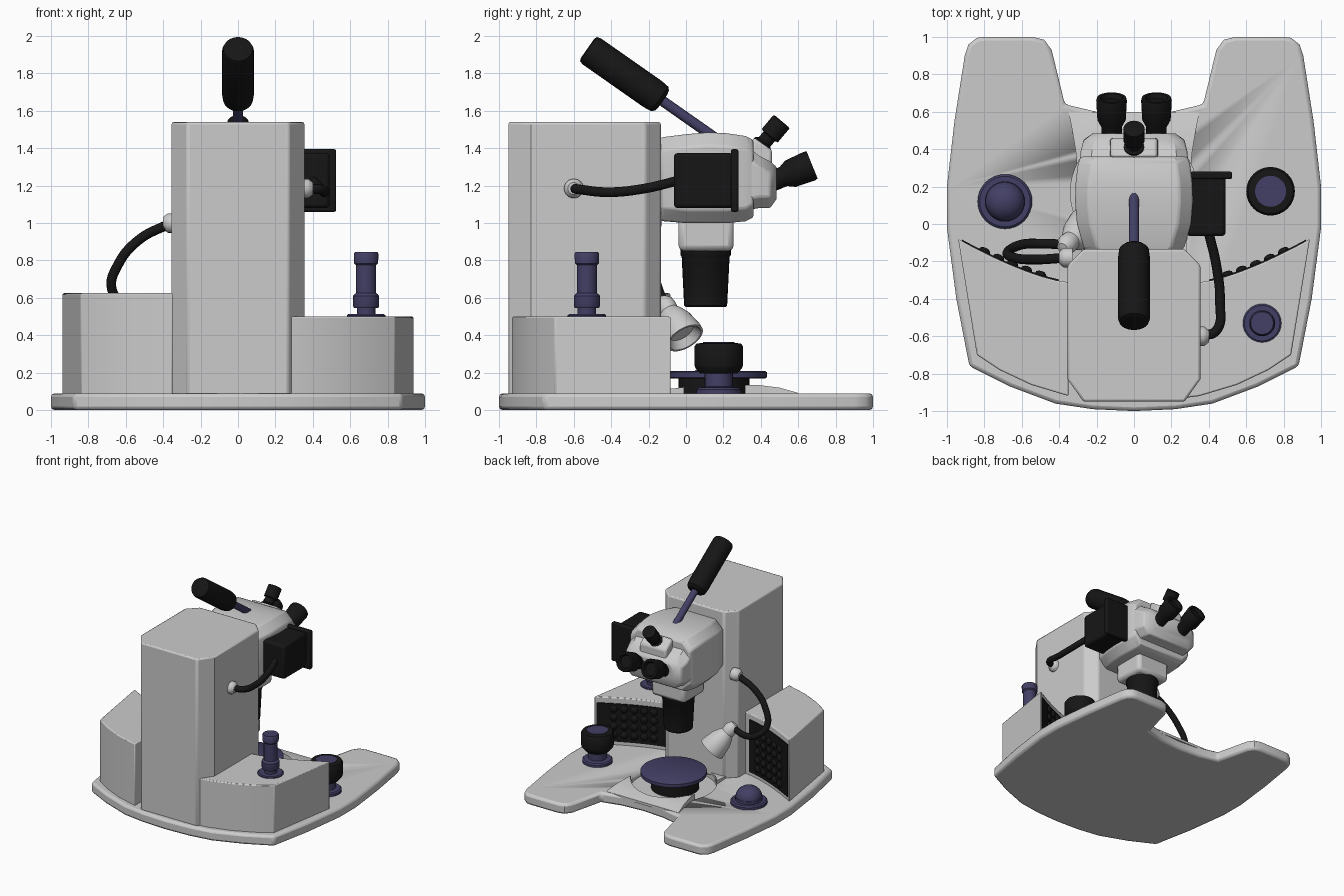
import bpy, bmesh, math
from mathutils import Vector

if "Cube" in bpy.data.objects:
    bpy.data.objects.remove(bpy.data.objects["Cube"])


def material(name, rgb):
    m = bpy.data.materials.new(name)
    m.diffuse_color = (*rgb, 1)
    m.use_nodes = True
    m.node_tree.nodes["Principled BSDF"].inputs["Base Color"].default_value = m.diffuse_color
    return m


BLACK = material("black_plastic", (0.008, 0.008, 0.008))
BLUE = material("dark_blue", (0.055, 0.05, 0.13))


def finish(name, bm, mat=None, bevel=0, segs=2, angle=35):
    bmesh.ops.recalc_face_normals(bm, faces=bm.faces)
    me = bpy.data.meshes.new(name)
    bm.to_mesh(me)
    bm.free()
    ob = bpy.data.objects.new(name, me)
    bpy.context.collection.objects.link(ob)
    if mat:
        me.materials.append(mat)
    bpy.ops.object.select_all(action='DESELECT')
    ob.select_set(True)
    bpy.context.view_layer.objects.active = ob
    bpy.ops.object.shade_smooth_by_angle(angle=math.radians(angle))
    if bevel:
        b = ob.modifiers.new("bevel", 'BEVEL')
        b.width, b.segments, b.limit_method = bevel, segs, 'ANGLE'
        b.angle_limit = math.radians(40)
    return ob


def skin(bm, rings):
    rows = [[bm.verts.new(p) for p in r] for r in rings]
    n = len(rows[0])
    for a, b in zip(rows, rows[1:]):
        for i in range(n):
            bm.faces.new((a[i], a[(i + 1) % n], b[(i + 1) % n], b[i]))
    bm.faces.new(rows[0][::-1])
    bm.faces.new(rows[-1])


def loft(name, rings, mat=None, bevel=0, segs=2):
    bm = bmesh.new()
    skin(bm, rings)
    return finish(name, bm, mat, bevel, segs)


def prism(name, pts, z0, z1, mat=None, bevel=0, segs=2):
    return loft(name, [[(x, y, z) for x, y in pts] for z in (z0, z1)], mat, bevel, segs)


def box(name, x0, x1, y0, y1, z0, z1, mat=None, bevel=0.01):
    return prism(name, [(x0, y0), (x1, y0), (x1, y1), (x0, y1)], z0, z1, mat, bevel)


def lathe(name, profile, places, mat=None, n=32):
    """Turn (radius, distance) points about each (origin, direction) axis."""
    bm = bmesh.new()
    for origin, axis in places:
        q = Vector(axis).to_track_quat('Z', 'Y')
        skin(bm, [[Vector(origin) + q @ Vector((max(r, 0.001) * math.cos(k * math.tau / n),
                                                max(r, 0.001) * math.sin(k * math.tau / n), t))
                   for k in range(n)] for r, t in profile])
    return finish(name, bm, mat)


def tube(name, pts, r, mat):
    cu = bpy.data.curves.new(name, 'CURVE')
    cu.dimensions, cu.bevel_depth, cu.bevel_resolution, cu.use_fill_caps = '3D', r, 4, True
    s = cu.splines.new('BEZIER')
    s.bezier_points.add(len(pts) - 1)
    for bp, p in zip(s.bezier_points, pts):
        bp.co = p
        bp.handle_left_type = bp.handle_right_type = 'AUTO'
    cu.materials.append(mat)
    ob = bpy.data.objects.new(name, cu)
    bpy.context.collection.objects.link(ob)
    bpy.ops.object.select_all(action='DESELECT')
    ob.select_set(True)
    bpy.context.view_layer.objects.active = ob
    bpy.ops.object.convert(target='MESH')


def mirrored(half):
    return half + [(-x, y) for x, y in reversed(half) if x > 0.001]


UP = (0, 0, 1)

# Base plate with two arms
base = prism("base_plate", mirrored([
    (0, -1), (0.22, -0.99), (0.42, -0.96), (0.66, -0.87), (0.88, -0.76), (0.95, -0.4), (1, -0.02),
    (1, 0.2), (0.96, 0.55), (0.905, 0.9), (0.885, 0.96), (0.84, 0.995), (0.8, 1), (0.54, 1),
    (0.48, 0.985), (0.44, 0.93), (0.37, 0.64), (0.2, 0.6), (0.001, 0.585)]), 0, 0.09, bevel=0.02)

# Raised stage ramp, with a round well cut through to the base
ramp = loft("stage_ramp", [[(-w, y, 0.07), (w, y, 0.07), (w, y, z), (-w, y, z)] for y, w, z in
            ((-0.2, 0.28, 0.1), (0.05, 0.29, 0.13), (0.38, 0.31, 0.135), (0.5, 0.33, 0.12), (0.6, 0.35, 0.092))])
well = lathe("stage_well_cutter", [(0.34, 0.05), (0.34, 0.3)], [((0, 0.17, 0), UP)], n=48)
well.hide_render = True
well.hide_viewport = True
for ob in (base, ramp):
    m = ob.modifiers.new("well", 'BOOLEAN')
    m.operation, m.object, m.solver = 'DIFFERENCE', well, 'EXACT'
lathe("stage_pedestal", [(0.19, 0.04), (0.19, 0.175)], [((0, 0.15, 0), UP)], BLACK)
lathe("stage_disc", [(0.25, 0.168), (0.262, 0.175), (0.262, 0.203), (0.25, 0.21)],
      [((0, 0.17, 0), UP)], BLUE, 64)


# Rear housings, with curved inner faces
def inner(x):
    return -0.31 + 0.23 * ((x - 0.36) / 0.58) ** 1.4


OUTER = [(0.94, -0.08), (0.84, -0.7), (0.72, -0.78), (0.55, -0.86), (0.35, -0.92), (0.15, -0.945), (0, -0.95)]
for s, side, top in ((1, "right", 0.5), (-1, "left", 0.625)):
    arc = [0.36 + 0.058 * i for i in range(10)]
    tail = OUTER if s > 0 else OUTER[:5]
    pts = [(s * x, y) for x, y in [(tail[-1][0], -0.31)] + [(x, inner(x)) for x in arc] + tail]
    prism(side + "_housing", pts, 0.08, top, bevel=0.008)
    # Black panel and its rounded studs
    xs = [0.4 + 0.052 * i for i in range(11)]
    prism(side + "_panel", [(s * x, inner(x) + 0.008) for x in xs] +
          [(s * x, inner(x) - 0.02) for x in reversed(xs)], 0.12, top - 0.05, BLACK)
    studs = []
    for i in range(5):
        x = 0.5 + 0.075 * i
        slope = (inner(x + 0.01) - inner(x - 0.01)) / 0.02
        studs += [((s * x, inner(x) + 0.006, 0.18 + j * 0.075), (-s * slope, 1, 0))
                  for j in range(4 if s > 0 else 5)]
    lathe(side + "_panel_studs", [(0.033, 0), (0.028, 0.012), (0.016, 0.02), (0, 0.022)], studs, BLACK, 12)

# Column
prism("column", mirrored([(0.27, -0.95), (0.355, -0.83), (0.355, -0.22), (0.27, -0.135)]), 0.08, 1.54, bevel=0.012)


# Microscope head, lofted from chamfered sections along y
def section(y, w, z0, z1, c):
    return [(-w + c, y, z0), (w - c, y, z0), (w, y, z0 + c), (w, y, z1 - c),
            (w - c, y, z1), (-w + c, y, z1), (-w, y, z1 - c), (-w, y, z0 + c)]


loft("head_body", [section(*a) for a in (
    (-0.15, 0.25, 1.02, 1.45, 0.07), (-0.12, 0.27, 1.01, 1.46, 0.07), (0, 0.305, 1.0, 1.475, 0.07),
    (0.12, 0.315, 1.0, 1.485, 0.07), (0.22, 0.312, 1.0, 1.48, 0.07), (0.32, 0.3, 1.01, 1.465, 0.07),
    (0.36, 0.285, 1.03, 1.445, 0.07))], bevel=0.01)
loft("head_face", [section(*a) for a in (
    (0.33, 0.29, 1.07, 1.41, 0.06), (0.39, 0.285, 1.08, 1.36, 0.06), (0.45, 0.27, 1.08, 1.33, 0.06),
    (0.485, 0.22, 1.13, 1.3, 0.05))], bevel=0.01)
loft("finder_mount", [[(-w, y, z), (w, y, z), (w, y + d, z + e), (-w, y + d, z + e)] for w, y, z, d, e in
     ((0.13, 0.34, 1.32, 0.12, -0.02), (0.125, 0.36, 1.46, 0.1, -0.07))], bevel=0.015)

# Objective neck and lens barrel
box("objective_neck", -0.16, 0.16, -0.04, 0.255, 0.85, 1.03, bevel=0.03)
lathe("objective_barrel", [(0.105, 0.55), (0.115, 0.56), (0.128, 0.82), (0.135, 0.83), (0.135, 0.87)],
      [((0, 0.105, 0), UP)], BLACK)

# Eyepieces and finder
tilt = math.radians(22)
lathe("eyepieces", [(0.055, -0.05), (0.055, 0.05), (0.076, 0.09), (0.082, 0.2), (0.078, 0.215), (0.06, 0.215), (0.05, 0.19)],
      [((x, 0.475, 1.23), (0, math.cos(tilt), math.sin(tilt))) for x in (-0.12, 0.12)], BLACK)
tilt = math.radians(50)
lathe("finder_eyepiece", [(0.055, -0.02), (0.055, 0.02), (0.04, 0.03), (0.04, 0.07), (0.056, 0.075), (0.056, 0.17), (0.045, 0.175)],
      [((0, 0.4, 1.41), (0, math.cos(tilt), math.sin(tilt)))], BLACK)

# Handle lever
lever = (0, -math.cos(math.radians(35)), math.sin(math.radians(35)))
lathe("lever_rod", [(0.028, 0), (0.028, 0.4)], [((0, 0.15, 1.46), lever)], BLUE, 20)
lathe("lever_grip", [(0.04, 0.335), (0.065, 0.34), (0.08, 0.355), (0.085, 0.4), (0.085, 0.8), (0.078, 0.82), (0.06, 0.826)],
      [((0, 0.15, 1.46), lever)], BLACK)

# Camera box on the side of the head
box("camera_box", 0.28, 0.49, -0.065, 0.255, 1.08, 1.375, BLACK, 0.02)
box("camera_screen", 0.3, 0.525, 0.24, 0.28, 1.06, 1.395, BLACK, 0.01)

# Camera cable and lamp cable, with plugs
plug = [(0.052, -0.02), (0.052, 0.025), (0.045, 0.035), (0.032, 0.05)]
lathe("cable_plugs", plug, [((0.35, -0.6, 1.185), (1, 0, 0)), ((-0.35, -0.18, 1.0), (-1, 0, 0))], None, 24)
tube("camera_cable", [(0.36, -0.6, 1.185), (0.44, -0.57, 1.18), (0.46, -0.42, 1.165),
                      (0.44, -0.22, 1.185), (0.4, -0.05, 1.225)], 0.026, BLACK)
tube("lamp_cable", [(-0.36, -0.18, 1.0), (-0.53, -0.19, 0.91), (-0.64, -0.18, 0.78), (-0.675, -0.15, 0.65),
                    (-0.6, -0.11, 0.56), (-0.5, -0.105, 0.535), (-0.37, -0.11, 0.57)], 0.026, BLACK)

# Lamp aimed at the stage
lathe("lamp_head", [(0, -0.05), (0.03, -0.045), (0.05, -0.02), (0.055, 0.01), (0.052, 0.045), (0.068, 0.07),
                    (0.09, 0.12), (0.107, 0.21), (0.107, 0.235), (0.095, 0.235), (0.07, 0.19)],
      [((-0.36, -0.11, 0.56), (0.5, 0.45, -0.75))])

# Controls on the arms and housing
lathe("focus_knob_base", [(0.12, 0.08), (0.12, 0.11), (0.11, 0.12), (0.075, 0.125), (0.075, 0.22)],
      [((0.73, 0.175, 0), UP)], BLUE)
lathe("focus_knob", [(0.1, 0.195), (0.125, 0.225), (0.13, 0.24), (0.13, 0.34), (0.12, 0.355), (0.085, 0.36)],
      [((0.73, 0.175, 0), UP)], BLACK)
lathe("focus_knob_cap", [(0.083, 0.34), (0.083, 0.364)], [((0.73, 0.175, 0), UP)], BLUE)
lathe("dome_control", [(0.146, 0.08), (0.146, 0.11), (0.135, 0.12), (0.108, 0.12), (0.108, 0.145)] +
      [(0.105 * math.cos(a * math.pi / 16), 0.145 + 0.09 * math.sin(a * math.pi / 16)) for a in range(9)],
      [((-0.69, 0.12, 0), UP)], BLUE)
lathe("control_post", [(0.103, 0.49), (0.103, 0.507), (0.095, 0.513), (0.05, 0.513), (0.05, 0.545), (0.065, 0.545),
                       (0.07, 0.555), (0.07, 0.61), (0.062, 0.62), (0.054, 0.625), (0.054, 0.775), (0.064, 0.785),
                       (0.066, 0.835), (0.06, 0.845)], [((0.685, -0.53, 0), UP)], BLUE)
